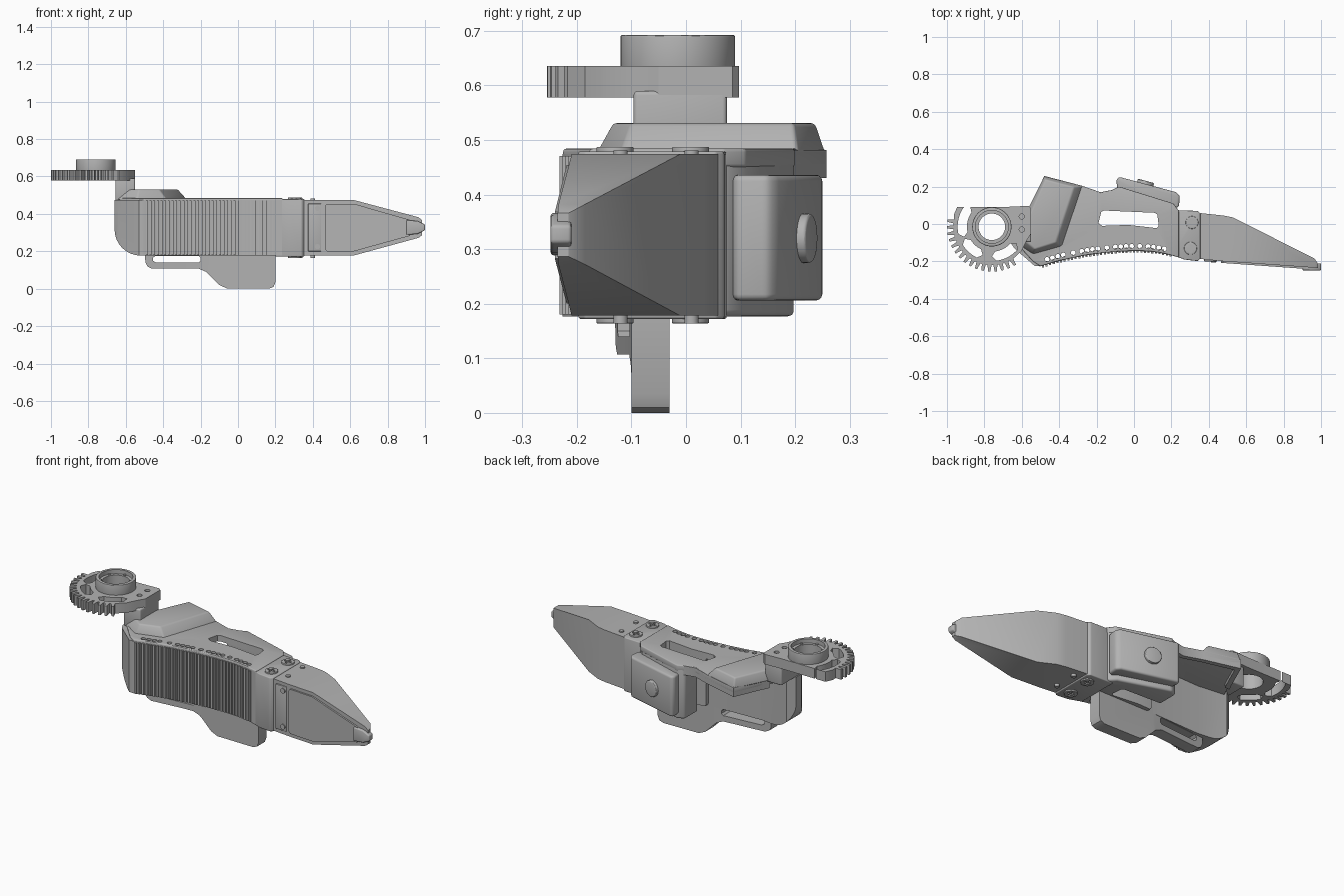
import bpy, bmesh, math
from mathutils import Matrix, Vector

if "Cube" in bpy.data.objects:
    bpy.data.objects.remove(bpy.data.objects["Cube"])

GREY = bpy.data.materials.new("plain_grey")
GREY.use_nodes = True
GREY.diffuse_color = (0.45, 0.45, 0.45, 1)
GREY.node_tree.nodes["Principled BSDF"].inputs["Base Color"].default_value = (0.45, 0.45, 0.45, 1)
parts = []


def bake(ob):
    ev = ob.evaluated_get(bpy.context.evaluated_depsgraph_get())
    me = bpy.data.meshes.new_from_object(ev)
    ob.modifiers.clear()
    ob.data = me


def make(name, bm, bevel=0.0):
    bmesh.ops.recalc_face_normals(bm, faces=bm.faces)
    me = bpy.data.meshes.new(name)
    bm.to_mesh(me)
    bm.free()
    me.materials.append(GREY)
    ob = bpy.data.objects.new(name, me)
    bpy.context.scene.collection.objects.link(ob)
    parts.append(ob)
    if bevel:
        m = ob.modifiers.new("bevel", 'BEVEL')
        m.width, m.segments, m.limit_method = bevel, 3, 'ANGLE'
        m.angle_limit = math.radians(35)
        bake(ob)
    return ob


def loft(bm, low, high):
    a = [bm.verts.new(p) for p in low]
    b = [bm.verts.new(p) for p in high]
    n = len(a)
    bm.faces.new(a)
    bm.faces.new(b)
    for i in range(n):
        bm.faces.new((a[i], a[(i + 1) % n], b[(i + 1) % n], b[i]))


def prism(name, pts, lo, hi, axis='z', bevel=0.0, top=None):
    """Extrude an outline in xy (axis z) or xz (axis y)."""
    put = (lambda p, h: (p[0], p[1], h)) if axis == 'z' else (lambda p, h: (p[0], h, p[1]))
    bm = bmesh.new()
    loft(bm, [put(p, lo) for p in pts], [put(p, hi) for p in (top or pts)])
    return make(name, bm, bevel)


def box(name, x0, x1, y0, y1, z0, z1, bevel=0.0):
    return prism(name, [(x0, y0), (x1, y0), (x1, y1), (x0, y1)], z0, z1, 'z', bevel)


def discs(name, centres, r, z0, z1, bevel=0.0, n=32):
    bm = bmesh.new()
    for x, y in centres:
        ring = [(x + r * math.cos(k * math.tau / n), y + r * math.sin(k * math.tau / n)) for k in range(n)]
        loft(bm, [(*p, z0) for p in ring], [(*p, z1) for p in ring])
    return make(name, bm, bevel)


def boolean(targets, cutter, op='DIFFERENCE'):
    cutter.hide_render = True
    for ob in targets:
        m = ob.modifiers.new("bool", 'BOOLEAN')
        m.operation, m.object, m.solver = op, cutter, 'EXACT'
        bake(ob)
    parts.remove(cutter)
    bpy.data.objects.remove(cutter)


def front_y(x):
    d = x - 0.02
    return -0.145 - (0.3 if d < 0 else 0.7) * d * d


# Curved grip with a rounded lower end
curve = [(-0.5 + i * 0.037, front_y(-0.5 + i * 0.037)) for i in range(21)]
grip = prism("grip", curve + [(0.24, -0.03), (-0.15, -0.03), (-0.45, -0.04), (-0.62, -0.02), (-0.66, -0.05),
                              (-0.66, -0.1), (-0.64, -0.13), (-0.53, -0.225)], 0.1, 0.6)
arc = [(-0.52 - 0.14 * math.sin(t * math.pi / 16), 0.317 - 0.14 * math.cos(t * math.pi / 16)) for t in range(9)]
boolean([grip], prism("grip_side", arc + [(-0.66, 0.474), (0.3, 0.474), (0.3, 0.177)], -0.5, 0.3, 'y'), 'INTERSECT')

# Vertical grip ribs
bm = bmesh.new()
for i in range(36):
    x = -0.493 + i * 0.0195
    y = front_y(x)
    q = [(x, y - 0.008), (x + 0.011, y - 0.008), (x + 0.011, y + 0.02), (x, y + 0.02)]
    loft(bm, [(*p, 0.18) for p in q], [(*p, 0.471) for p in q])
make("grip_ribs", bm)

# Top deck, raised deck and its rear lip
deck = prism("top_deck", curve + [(0.24, 0.07), (0.21, 0.11), (-0.08, 0.2), (-0.12, 0.18), (-0.18, 0.17),
                                  (-0.28, 0.205), (-0.48, 0.257), (-0.55, 0.1), (-0.64, -0.09), (-0.54, -0.2)],
             0.45, 0.484, 'z', 0.006)
prism("raised_deck", [(-0.655, -0.09), (-0.54, -0.165), (-0.38, -0.12), (-0.27, 0.205), (-0.48, 0.257), (-0.56, 0.1)],
      0.475, 0.531, 'z', 0.008,
      top=[(-0.61, -0.07), (-0.53, -0.135), (-0.42, -0.1), (-0.32, 0.197), (-0.475, 0.238), (-0.54, 0.09)])
prism("deck_lip", [(-0.57, 0.06), (-0.55, 0.1), (-0.48, 0.257), (-0.28, 0.205), (-0.18, 0.17), (-0.1, 0.185),
                   (-0.1, 0.16), (-0.18, 0.145), (-0.29, 0.18), (-0.465, 0.225), (-0.54, 0.06)], 0.43, 0.482)

# Middle housing behind the grip
housing = prism("middle_housing", [(-0.12, -0.05), (0.24, -0.05), (0.24, 0.07), (0.2, 0.11), (-0.08, 0.2), (-0.12, 0.18)],
                0.177, 0.478, 'z', 0.012)
boolean([deck, housing], prism("window_cutter", [(-0.19, 0.005), (-0.175, 0.065), (-0.16, 0.072), (0.11, 0.06),
        (0.125, 0.05), (0.132, -0.01), (0.12, -0.022), (-0.03, -0.005), (-0.17, -0.01)], 0, 1))

# Row of bored holes along the grip
xs = [s + k * 0.029 for s in (-0.465, -0.28, -0.1, 0.075) for k in range(4)] + [-0.325, -0.145, 0.031]
for x in xs:
    boolean([deck, grip], discs("hole_cutter", [(x, front_y(x) + 0.027)], 0.0125, 0, 1, n=16))

# Lower fin with strap slot
fin = prism("lower_fin", [(-0.5, 0.22), (-0.495, 0.14), (-0.485, 0.12), (-0.46, 0.107), (-0.21, 0.107), (-0.17, 0.09),
                          (-0.1, 0.02), (-0.06, 0.002), (0.165, 0), (0.19, 0.01), (0.2, 0.035), (0.2, 0.22)],
            -0.4, 0.3, 'y')
boolean([fin], prism("fin_band", [(-0.6, -0.14), (-0.5, -0.13), (-0.3, -0.11), (-0.15, -0.1), (0.3, -0.1), (0.3, -0.03),
                                  (-0.15, -0.03), (-0.5, -0.06), (-0.6, -0.07)], -0.1, 0.21), 'INTERSECT')
boolean([fin], prism("strap_slot", [(-0.455, 0.15), (-0.44, 0.14), (-0.21, 0.14), (-0.2, 0.15), (-0.2, 0.165),
                                    (-0.21, 0.176), (-0.44, 0.176), (-0.455, 0.165)], -0.4, 0.3, 'y'))

# Rear cover with round button
prism("rear_cover", [(-0.085, 0.16), (-0.095, 0.235), (-0.08, 0.252), (0.225, 0.17), (0.245, 0.15), (0.24, 0.09),
                     (0.2, 0.08)], 0.206, 0.436, 'z', 0.018)
button = discs("rear_button", [(0, 0)], 0.045, -0.02, 0.017, 0.006)
button.data.transform(Matrix.Translation((0.06, 0.214, 0.32)) @
                      Vector((0.26, 0.965, 0)).to_track_quat('Z', 'Y').to_matrix().to_4x4())

# Link block between grip and fingertip
prism("link_block", [(0.2, 0.075), (0.34, 0.07), (0.355, 0.055), (0.355, -0.185), (0.34, -0.198), (0.27, -0.19),
                     (0.2, -0.165)], 0.172, 0.479, 'z', 0.005)
bolt_at = [(0.31, 0.008), (0.302, -0.13)]
for side, z0, z1 in (("upper", 0.47, 0.487), ("lower", 0.164, 0.18)):
    bolts = discs(side + "_link_bolts", bolt_at, 0.034, z0, z1, 0.002)
    zc = z1 if side == "upper" else z0
    for x, y in bolt_at:
        for w, h in ((0.022, 0.005), (0.005, 0.022)):
            boolean([bolts], box("cross_cutter", x - w, x + w, y - h, y + h, zc - 0.007, zc + 0.007))
    discs(side + "_small_screws", [(0.4, 0.01), (0.4, -0.12)], 0.013, z0, z1 - 0.006 if side == "upper" else z1, n=16)

# Tapered fingertip
tip = prism("fingertip", [(0.34, 0.06), (0.48, 0.045), (0.53, 0.035), (0.965, -0.185), (0.985, -0.215), (0.985, -0.235),
                          (0.46, -0.198), (0.34, -0.185)], 0, 0.7)
boolean([tip], prism("fingertip_side", [(0.34, 0.178), (0.62, 0.178), (0.965, 0.272), (0.99, 0.29), (0.99, 0.362),
                                        (0.965, 0.382), (0.62, 0.474), (0.34, 0.474)], -0.5, 0.3, 'y'), 'INTERSECT')
pad = prism("fingertip_pad", [(0.465, 0.21), (0.475, 0.2), (0.62, 0.2), (0.92, 0.283), (0.92, 0.368), (0.62, 0.454),
                              (0.475, 0.454), (0.465, 0.444)], -0.4, 0.2, 'y')
boolean([pad], prism("pad_band", [(0.4, -0.203), (1, -0.246), (1, -0.2), (0.4, -0.17)], 0, 0.7), 'INTERSECT')
prism("fingertip_nail", [(0.9, 0.288), (0.96, 0.293), (1, 0.312), (1, 0.343), (0.96, 0.362), (0.9, 0.367)],
      -0.248, -0.21, 'y', 0.006)
# Strip and screws on the front of the fingertip base
box("front_strip", 0.375, 0.445, -0.2, -0.17, 0.2, 0.455, 0.003)
for z in (0.225, 0.43):
    s = discs("front_screw", [(0, 0)], 0.014, 0, 0.006, n=16)
    s.data.transform(Matrix.Translation((0.425, -0.2, z)) @ Matrix.Rotation(math.pi / 2, 4, 'X'))

# Neck joining deck and gear
box("gear_neck", -0.655, -0.55, -0.096, 0.075, 0.47, 0.59, 0.008)

# Sector gear
cx, cy = -0.76, -0.015


def polar(r, deg):
    a = math.radians(deg)
    return (cx + r * math.cos(a), cy + r * math.sin(a))


outline = [(-0.55, -0.05), (-0.55, 0.085), (-0.565, 0.097), (-0.67, 0.092), (-0.945, 0.092), polar(0.213, 162)]
for k in range(16):
    c = 172 + k * 8.6
    outline += [polar(0.205, c - 3), polar(0.24, c - 1.5), polar(0.24, c + 1.5), polar(0.205, c + 3)]
outline += [polar(0.205, 320), polar(0.2, 338)]
gear = prism("sector_gear", outline, 0.578, 0.635)
ring = discs("gear_hub", [(cx, cy)], 0.105, 0.62, 0.692, 0.003, n=48)
boolean([gear, ring], discs("bore_cutter", [(cx, cy)], 0.071, 0.5, 0.8, n=48))
boolean([ring], discs("counterbore_cutter", [(cx, cy)], 0.088, 0.668, 0.8, n=48))
for a0, a1 in ((145, 192), (212, 244), (278, 318)):
    n = 10
    steps = [a0 + (a1 - a0) * i / n for i in range(n + 1)]
    slot = [polar(0.183, a) for a in steps] + [polar(0.158, a1 + 8)]
    slot += [polar(0.133, a) for a in reversed(steps)] + [polar(0.158, a0 - 8)]
    boolean([gear], prism("slot_cutter", slot, 0.5, 0.7))
for x, y in ((-0.6, 0.04), (-0.6, -0.03)):
    boolean([gear], discs("gear_hole_cutter", [(x, y)], 0.014, 0.6, 0.7, n=16))
discs("hub_screws", [polar(0.08, a) for a in range(30, 390, 60)], 0.007, 0.66, 0.674, n=12)

# Smooth curved faces, keep edges sharp
bpy.ops.object.select_all(action='DESELECT')
for ob in parts:
    ob.select_set(True)
bpy.context.view_layer.objects.active = parts[0]
bpy.ops.object.shade_smooth_by_angle(angle=math.radians(30))
